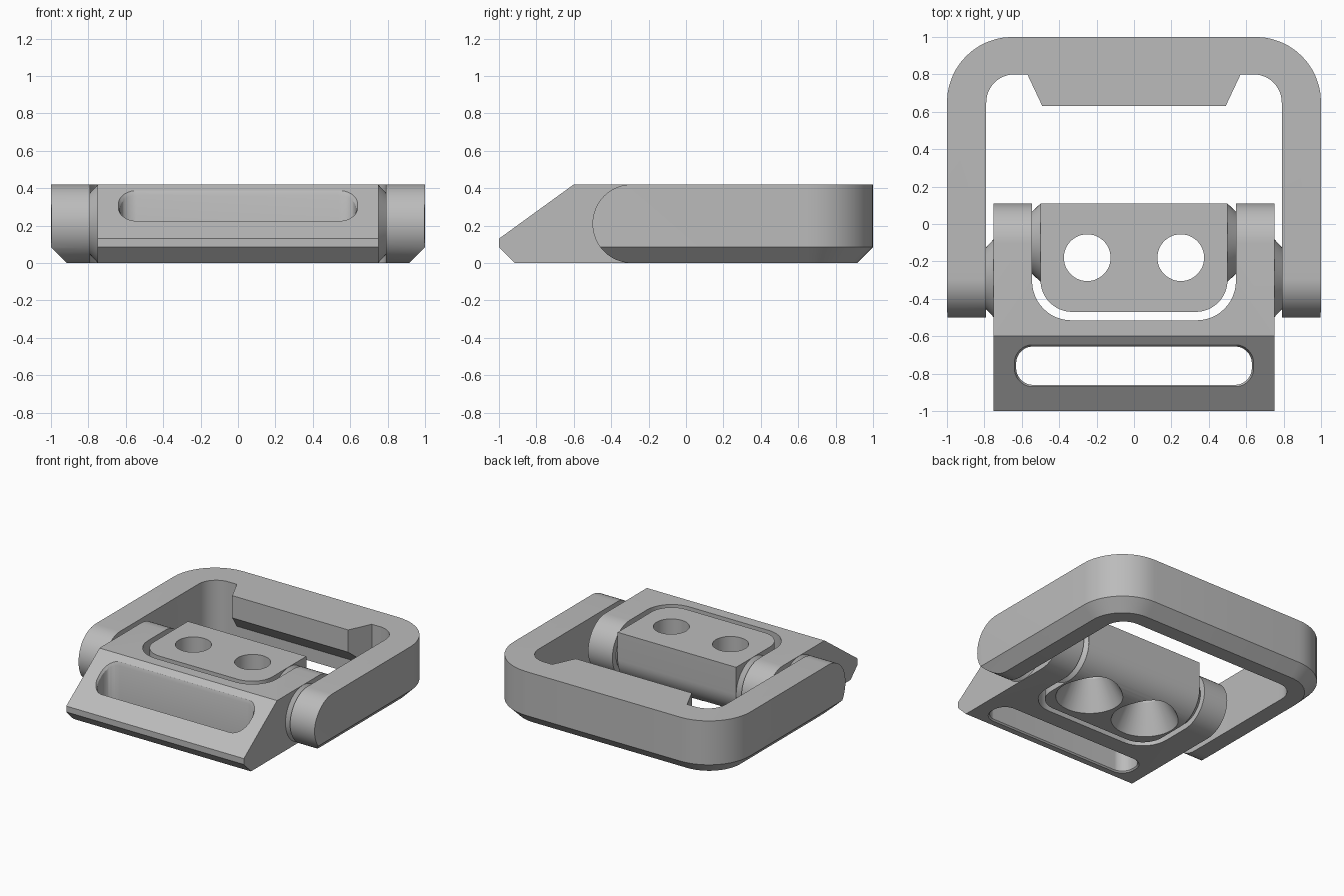
import bpy, bmesh, math
from mathutils import Vector

cube = bpy.data.objects.get("Cube")
if cube:
    bpy.data.objects.remove(cube, do_unlink=True)

grey = bpy.data.materials.new("metal_grey")
grey.use_nodes = True
grey.diffuse_color = (0.5, 0.5, 0.5, 1)
grey.node_tree.nodes["Principled BSDF"].inputs["Base Color"].default_value = (0.5, 0.5, 0.5, 1)

H = 0.42          # overall thickness
R = H / 2         # radius of every rounded hinge end
PLATE_Y = -0.1    # inner hinge axis
FRAME_Y = -0.29   # outer hinge axis


def loft(name, rings):
    """Closed solid through rings that have equal point counts."""
    bm = bmesh.new()
    loops = [[bm.verts.new(p) for p in ring] for ring in rings]
    for a, b in zip(loops, loops[1:]):
        for i in range(len(a)):
            j = (i + 1) % len(a)
            bm.faces.new((a[i], a[j], b[j], b[i]))
    bm.faces.new(loops[0][::-1])
    bm.faces.new(loops[-1])
    bmesh.ops.recalc_face_normals(bm, faces=bm.faces[:])
    mesh = bpy.data.meshes.new(name)
    bm.to_mesh(mesh)
    bm.free()
    mesh.materials.append(grey)
    obj = bpy.data.objects.new(name, mesh)
    bpy.context.collection.objects.link(obj)
    return obj


def arc(cx, cy, r, start, end, n=12):
    return [(cx + r * math.cos(math.radians(start + (end - start) * i / n)),
             cy + r * math.sin(math.radians(start + (end - start) * i / n)))
            for i in range(n + 1)]


def round_rect(hx, y0, y1, r):
    return (arc(hx - r, y1 - r, r, 0, 90) + arc(r - hx, y1 - r, r, 90, 180)
            + arc(r - hx, y0 + r, r, 180, 270) + arc(hx - r, y0 + r, r, 270, 360))


def flat(pts, z):
    return [Vector((x, y, z)) for x, y in pts]


def plan(name, pts, z0=-0.1, z1=0.6):
    return loft(name, [flat(pts, z0), flat(pts, z1)])


def side(name, pts, x0, x1):
    return loft(name, [[Vector((x, y, z)) for y, z in pts] for x in (x0, x1)])


def combine(obj, other, operation):
    mod = obj.modifiers.new("cut", "BOOLEAN")
    mod.operation, mod.solver, mod.object = operation, "EXACT", other
    other.hide_render = True
    bpy.context.view_layer.objects.active = obj
    bpy.ops.object.modifier_apply(modifier=mod.name)
    bpy.data.objects.remove(other, do_unlink=True)


def boss(name, x0, r0, x1, r1, y):
    rings = [[Vector((x, y + a, R + b)) for a, b in arc(0, 0, r, 0, 352.5, 47)]
             for x, r in ((x0, r0), (x1, r1))]
    return loft(name, rings)


# Outer frame: chamfered rounded block, hollowed, with rounded arm ends
frame = loft("frame", [flat(round_rect(1 - c, -0.8 + c, 1 - c, 0.35 - c), z)
                       for c, z in ((0.135, -0.05), (0, 0.085), (0, 0.55))])
combine(frame, plan("opening", round_rect(0.79, -1.5, 0.8, 0.15)), "DIFFERENCE")
arm_end = [(1.3, 0), (1.3, H)] + arc(FRAME_Y, R, R, 90, 270, 24)
combine(frame, side("arm_end", arm_end, -1.2, 1.2), "INTERSECT")

# Tongue on the back bar, undercut below
tongue = loft("tongue", [
    [Vector((s * (0.57 if y > 0.7 else 0.49), y, z))
     for y, z in ((0.82, 0.09), (0.8, 0.1), (0.63, 0.25), (0.63, H), (0.8, H), (0.82, H))]
    for s in (-1, 1)])

# Lever: wedge-nosed body with two rounded ears
profile = ([(-0.6, H), (-1, 0.13), (-1, 0.085), (-0.915, 0)]
           + arc(PLATE_Y, R, R, -90, 90, 24))
lever = side("lever", profile, -0.75, 0.75)
combine(lever, plan("notch", round_rect(0.545, -0.515, 0.6, 0.21)), "DIFFERENCE")

# Strap slot, with softened rims on the sloped face and underneath
SLOPE = (H - 0.13) / 0.4


def slot(c):
    return round_rect(0.63 + c, -0.86 - c, -0.655 + c, 0.09 + c)


def on_slope(c, lift):
    return [Vector((x, y, H + (y + 0.6) * SLOPE + lift)) for x, y in slot(c)]


combine(lever, plan("slot", slot(0)), "DIFFERENCE")
combine(lever, loft("top_rim", [on_slope(-0.01, -0.04), on_slope(0.02, 0.02)]), "DIFFERENCE")
combine(lever, loft("low_rim", [flat(slot(0.02), -0.01), flat(slot(-0.01), 0.02)]), "DIFFERENCE")

# Hinge plate: rounded front corners, rounded lower back edge
plate = plan("hinge_plate", round_rect(0.5, -0.47, 0.5, 0.17))
barrel = ([(-0.7, H), (-0.7, 0)] + arc(PLATE_Y, R, R, -90, 0, 14)
          + [(PLATE_Y + R, H)])
combine(plate, side("barrel", barrel, -0.8, 0.8), "INTERSECT")

# Countersunk screw holes, wide at the bottom
for sx in (-0.25, 0.25):
    rings = [flat(arc(sx, -0.18, r, 0, 352.5, 47), z)
             for r, z in ((0.245, -0.02), (0.125, R), (0.125, 0.6))]
    combine(plate, loft("screw_hole", rings), "DIFFERENCE")

# Conical spacers at the four hinge joints
parts = [frame, tongue, lever, plate]
for s, label in ((1, "left"), (-1, "right")):
    parts.append(boss(label + "_inner_spacer", s * 0.499, R, s * 0.546, 0.165, PLATE_Y))
    parts.append(boss(label + "_outer_spacer", s * 0.749, R, s * 0.791, 0.165, FRAME_Y))

bpy.ops.object.select_all(action="DESELECT")
for obj in parts:
    obj.select_set(True)
bpy.context.view_layer.objects.active = frame
bpy.ops.object.shade_smooth_by_angle(angle=math.radians(25))
